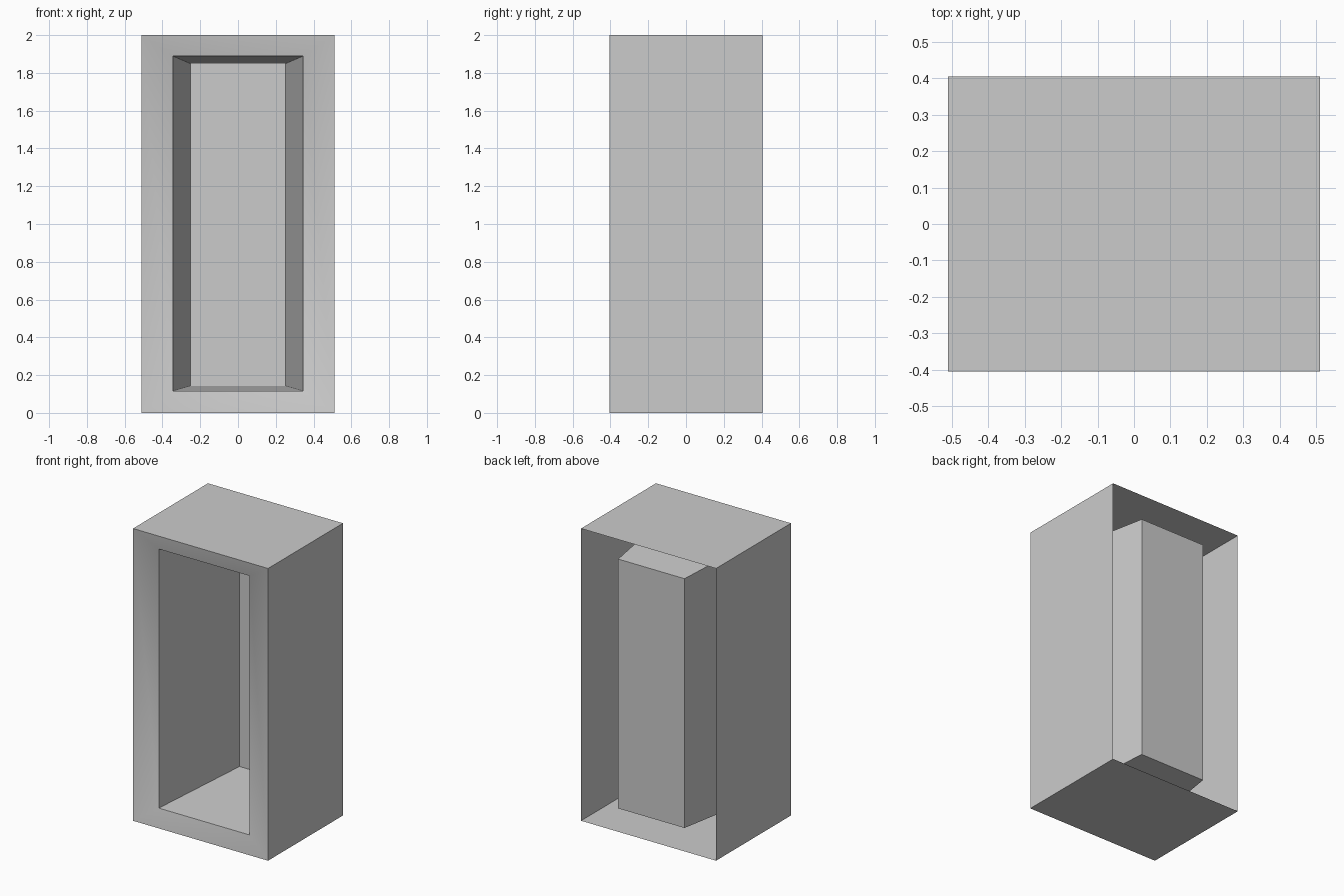
import bpy, bmesh, math

if "Cube" in bpy.data.objects:
    bpy.data.objects.remove(bpy.data.objects["Cube"])

# Rectangular loops from the open back, round the front lip, to the recessed panel:
# (half width, y, bottom z, top z)
SECTIONS = [
    (0.511, 0.405, 0.0, 2.0),       # open back edge of the shell
    (0.511, -0.405, 0.0, 2.0),      # front outer edge
    (0.344, -0.365, 0.116, 1.889),  # inner edge of the dished frame
    (0.251, 0.375, 0.143, 1.849),   # recess back panel
]


def rect_loop(bm, w, y, z0, z1):
    return [bm.verts.new((x, y, z)) for x, z in ((-w, z0), (w, z0), (w, z1), (-w, z1))]


# Single-walled cabinet shell with tapered recess
bm = bmesh.new()
loops = [rect_loop(bm, *s) for s in SECTIONS]
for a, b in zip(loops, loops[1:]):
    for i in range(4):
        j = (i + 1) % 4
        bm.faces.new((a[i], b[i], b[j], a[j]))
bm.faces.new(loops[-1])
bm.normal_update()

# Keep outer faces pointing outward
front_panel = min(bm.faces, key=lambda f: abs(f.calc_center_median().y - 0.375))
if front_panel.normal.y > 0:
    front_panel.normal_flip()
outer_side = max(bm.faces, key=lambda f: f.calc_center_median().x)
if outer_side.normal.x < 0:
    bmesh.ops.reverse_faces(bm, faces=[f for f in bm.faces if f is not front_panel])

mesh = bpy.data.meshes.new("cabinet_shell")
bm.to_mesh(mesh)
bm.free()
cabinet = bpy.data.objects.new("cabinet_shell", mesh)
bpy.context.collection.objects.link(cabinet)

# Soft shading across the shallow frame, sharp elsewhere
bpy.context.view_layer.objects.active = cabinet
cabinet.select_set(True)
bpy.ops.object.shade_smooth_by_angle(angle=math.radians(30))
